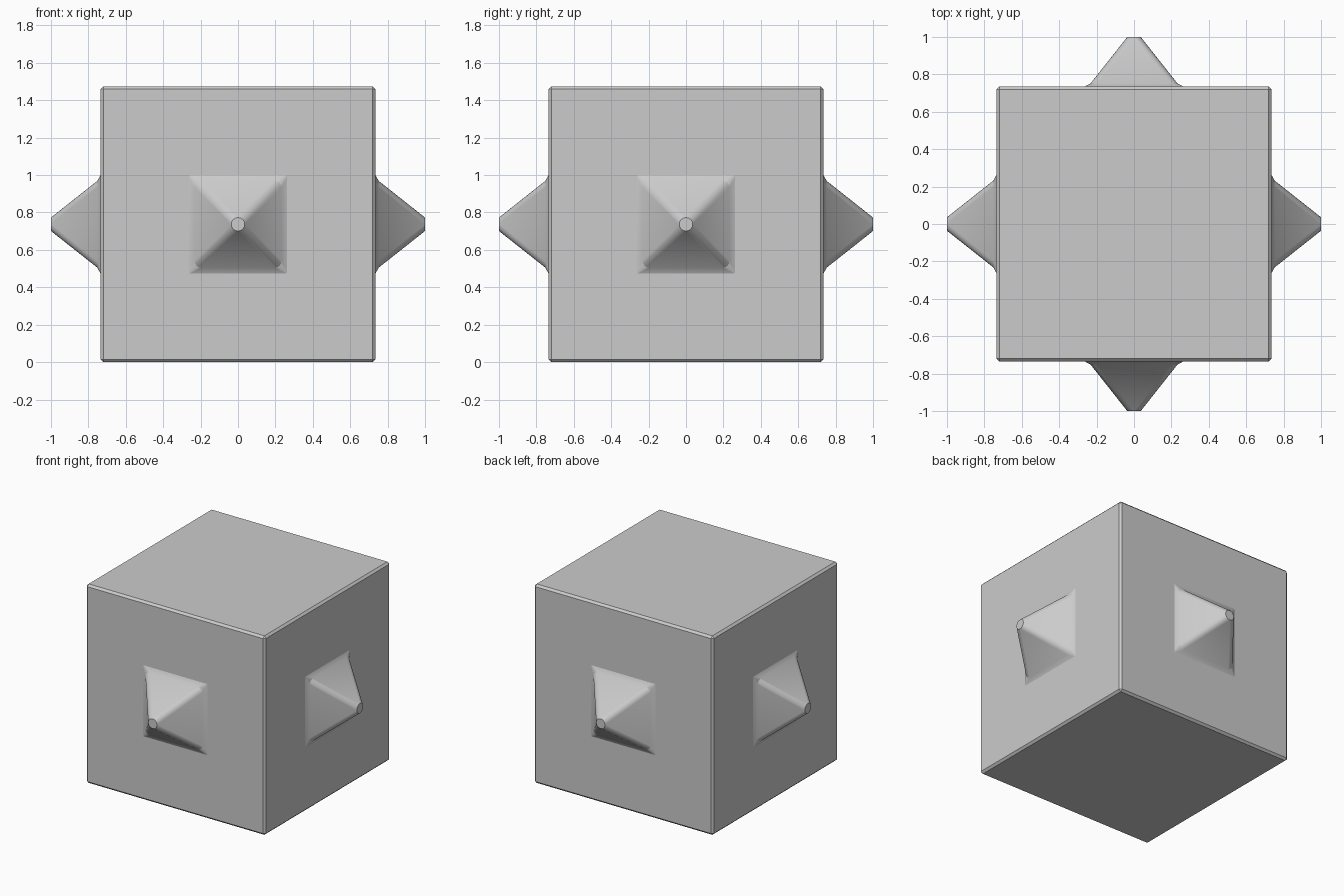
import bpy, bmesh, math
from mathutils import Matrix

if "Cube" in bpy.data.objects:
    bpy.data.objects.remove(bpy.data.objects["Cube"])

HALF = 0.735      # half side of the cube
CZ = 0.737        # height of the centre


def finish(bm, name):
    bmesh.ops.recalc_face_normals(bm, faces=bm.faces)
    mesh = bpy.data.meshes.new(name)
    bm.to_mesh(mesh)
    bm.free()
    ob = bpy.data.objects.new(name, mesh)
    bpy.context.collection.objects.link(ob)
    return ob


def rounded_square(half, radius, y, steps=4):
    """Square ring facing -y with rounded corners."""
    pts = []
    for k in range(4):
        mid = math.radians(45 + 90 * k)
        sx, sz = math.copysign(1, math.cos(mid)), math.copysign(1, math.sin(mid))
        for i in range(steps + 1):
            a = math.radians(90 * k + 90 * i / steps)
            pts.append((sx * (half - radius) + radius * math.cos(a), -y,
                        sz * (half - radius) + radius * math.sin(a)))
    return pts


# Cube body with a narrow chamfer
bm = bmesh.new()
bmesh.ops.create_cube(bm, size=2 * HALF,
                      matrix=Matrix.Translation((0, 0, CZ)) @ Matrix.Scale(CZ / HALF, 4, (0, 0, 1)))
bmesh.ops.bevel(bm, geom=bm.edges[:], offset=0.015, segments=1, affect='EDGES')
finish(bm, "cube_body")


# Pyramid stud: flared foot, rounded edges, blunt round tip
def stud(name, angle):
    bm = bmesh.new()
    sections = [(0.267, 0.004, HALF - 0.002), (0.232, 0.035, 0.752), (0.036, 0.035, 1.0)]
    rings = [[bm.verts.new(p) for p in rounded_square(*s)] for s in sections]
    n = len(rings[0])
    for a, b in zip(rings, rings[1:]):
        for i in range(n):
            j = (i + 1) % n
            bm.faces.new((a[i], a[j], b[j], b[i]))
    bm.faces.new(rings[-1])
    bm.faces.new(rings[0][::-1])
    bmesh.ops.transform(bm, verts=bm.verts,
                        matrix=Matrix.Translation((0, 0, CZ)) @ Matrix.Rotation(angle, 4, 'Z'))
    ob = finish(bm, name)
    bpy.ops.object.select_all(action='DESELECT')
    ob.select_set(True)
    bpy.context.view_layer.objects.active = ob
    bpy.ops.object.shade_smooth_by_angle(angle=math.radians(25))


for k, side in enumerate(("front", "right", "back", "left")):
    stud(side + "_stud", k * math.pi / 2)
